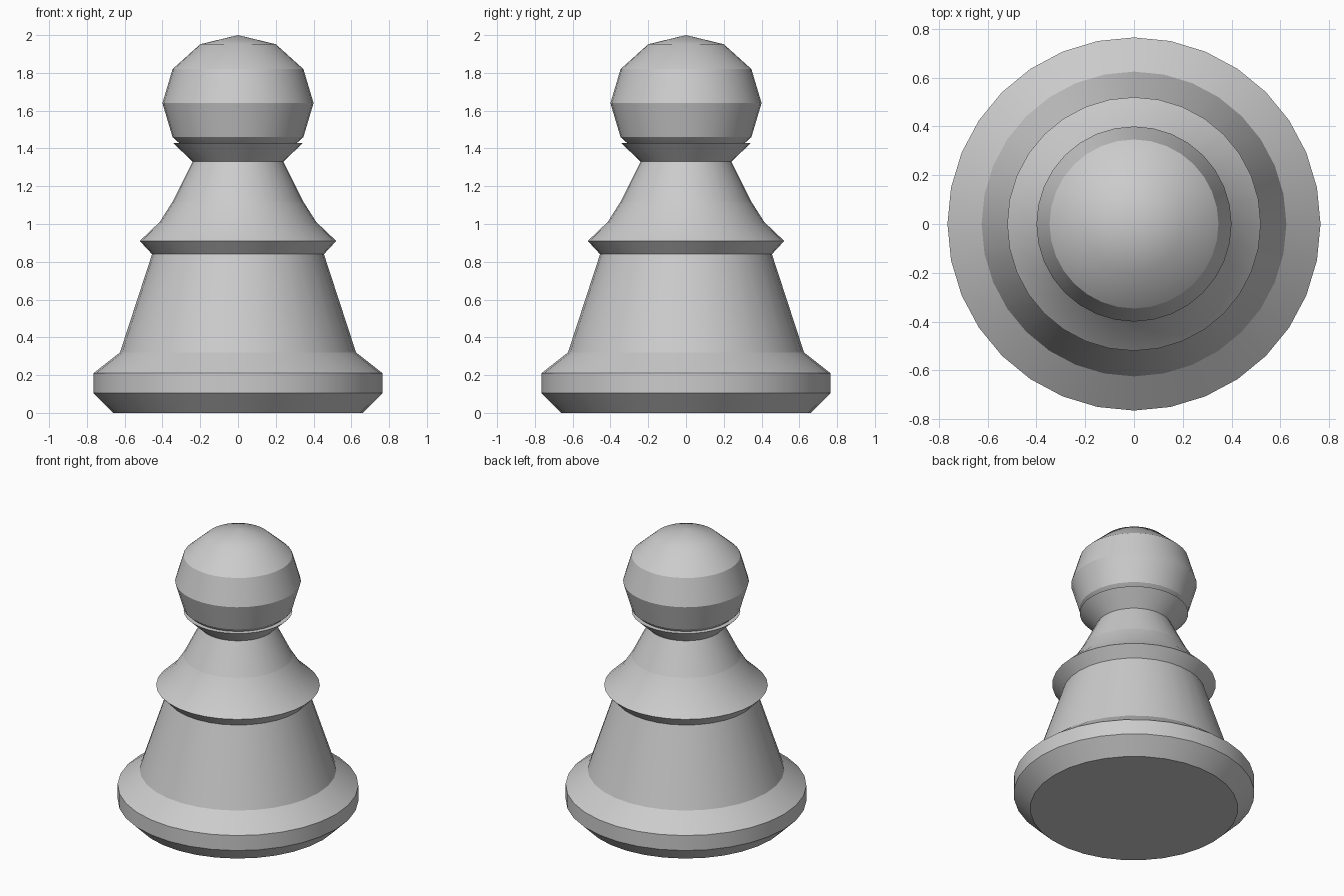
import bpy
import bmesh
import math
from mathutils import Matrix

SIDES = 32

cube = bpy.data.objects.get("Cube")
if cube:
    bpy.data.objects.remove(cube, do_unlink=True)

# One plain grey for the whole piece
grey = bpy.data.materials.new("plain grey")
grey.use_nodes = True
grey.diffuse_color = (0.6, 0.6, 0.6, 1)
grey.node_tree.nodes["Principled BSDF"].inputs["Base Color"].default_value = (0.6, 0.6, 0.6, 1)


def finish(name, bm):
    """Turn a bmesh into a smooth-sided object with crisp profile edges."""
    bmesh.ops.recalc_face_normals(bm, faces=bm.faces)
    mesh = bpy.data.meshes.new(name)
    bm.to_mesh(mesh)
    bm.free()
    mesh.materials.append(grey)
    obj = bpy.data.objects.new(name, mesh)
    bpy.context.collection.objects.link(obj)
    bpy.ops.object.select_all(action="DESELECT")
    obj.select_set(True)
    bpy.context.view_layer.objects.active = obj
    bpy.ops.object.shade_smooth_by_angle(angle=math.radians(30))
    return obj


def turned(name, profile, cap_bottom=False, cap_top=False):
    """Lathe a (radius, height) profile about the z axis."""
    bm = bmesh.new()
    rings = []
    for r, z in profile:
        angles = [math.tau * i / SIDES for i in range(SIDES)]
        rings.append([bm.verts.new((r * math.cos(a), r * math.sin(a), z)) for a in angles])
    for low, high in zip(rings, rings[1:]):
        for i in range(SIDES):
            j = (i + 1) % SIDES
            bm.faces.new((low[i], low[j], high[j], high[i]))
    if cap_bottom:
        bm.faces.new(rings[0][::-1])
    if cap_top:
        bm.faces.new(rings[-1])
    return finish(name, bm)


# Base with chamfered foot, rising into the tapered body
turned("base_and_body", [(0.66, 0), (0.765, 0.105), (0.765, 0.21),
                         (0.625, 0.32), (0.455, 0.84)], cap_bottom=True)

# Flared shoulder ring
turned("shoulder_ring", [(0.455, 0.84), (0.52, 0.91), (0.415, 1.01), (0.345, 1.12)])

# Tapered neck
turned("neck", [(0.345, 1.12), (0.24, 1.33)])

# Collar cup under the head
turned("collar", [(0.24, 1.33), (0.345, 1.43)], cap_top=True)

# Slightly squashed faceted ball
bm = bmesh.new()
bmesh.ops.create_uvsphere(bm, u_segments=SIDES, v_segments=6, radius=0.4,
                          matrix=Matrix.Translation((0, 0, 1.64)) @ Matrix.Diagonal((1, 1, 0.9, 1)))
finish("head", bm)
